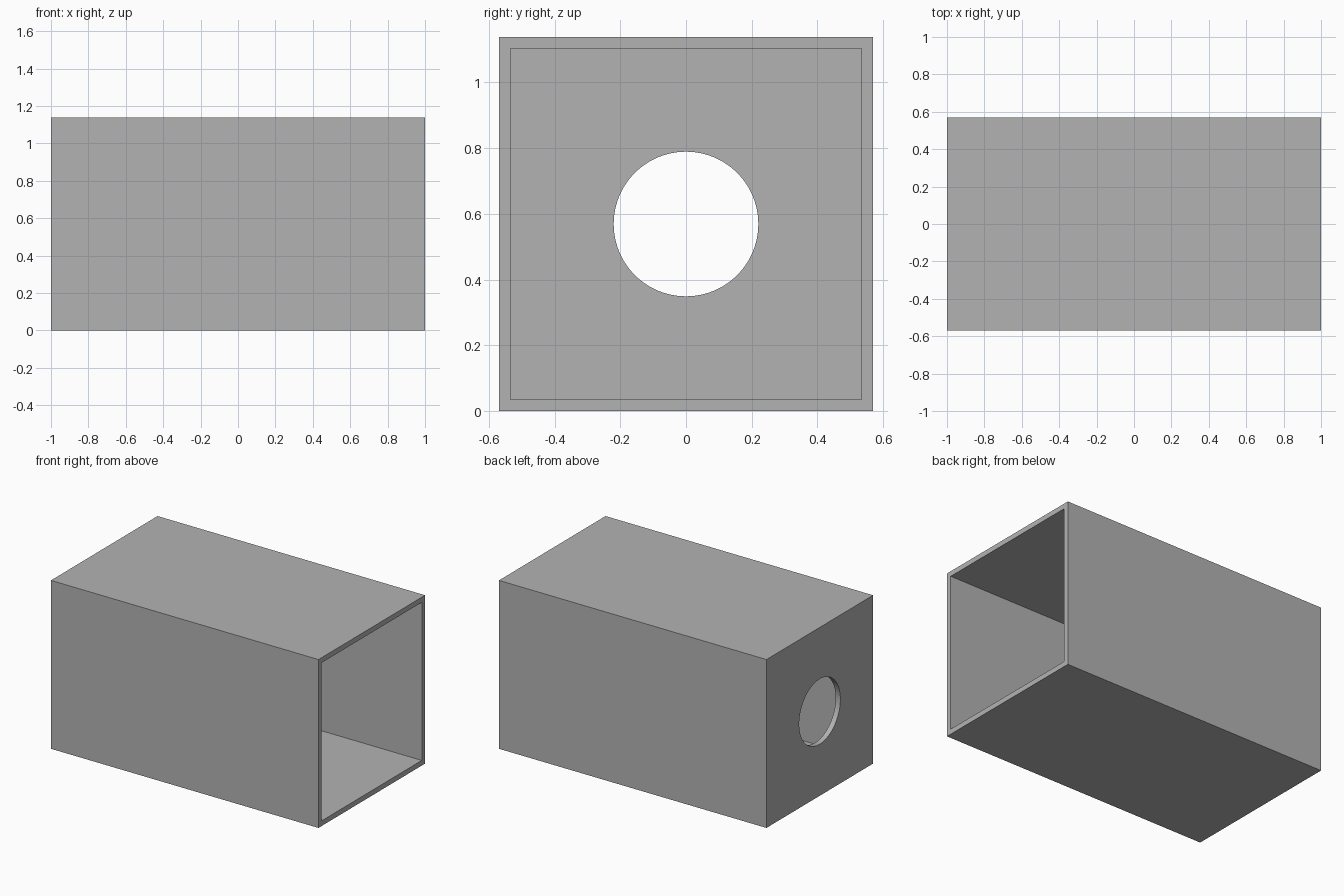
import bpy
import math

cube = bpy.data.objects.get("Cube")
if cube:
    bpy.data.objects.remove(cube, do_unlink=True)

LENGTH, SIDE, WALL, HOLE_RADIUS = 2.0, 1.138, 0.035, 0.22
MID = SIDE / 2

grey = bpy.data.materials.new("mid_grey")
grey.use_nodes = True
colour = (0.45, 0.45, 0.45, 1)
grey.diffuse_color = colour
grey.node_tree.nodes["Principled BSDF"].inputs["Base Color"].default_value = colour


def box(name, size, location):
    bpy.ops.mesh.primitive_cube_add(size=1, location=location)
    obj = bpy.context.object
    obj.name = name
    obj.scale = size
    bpy.ops.object.transform_apply(location=False, rotation=False, scale=True)
    obj.data.materials.append(grey)
    return obj


def cut(target, cutter):
    """Subtract the cutter from the target, then discard it."""
    cutter.hide_render = True
    mod = target.modifiers.new("cut", "BOOLEAN")
    mod.operation = "DIFFERENCE"
    mod.solver = "EXACT"
    mod.object = cutter
    bpy.context.view_layer.objects.active = target
    bpy.ops.object.modifier_apply(modifier=mod.name)
    bpy.data.objects.remove(cutter, do_unlink=True)


# Square sleeve
sleeve = box("square_sleeve", (LENGTH, SIDE, SIDE), (0, 0, MID))

# Hollow inside, open at the +x end and closed by a thin wall at -x
bore = SIDE - 2 * WALL
cut(sleeve, box("cavity_cutter", (LENGTH, bore, bore), (WALL, 0, MID)))

# Round hole through the end wall
bpy.ops.mesh.primitive_cylinder_add(
    vertices=96, radius=HOLE_RADIUS, depth=WALL * 6,
    location=(-LENGTH / 2, 0, MID), rotation=(0, math.pi / 2, 0))
hole = bpy.context.object
hole.name = "hole_cutter"
hole.data.materials.append(grey)
cut(sleeve, hole)

# Smooth hole rim, crisp box edges
bpy.ops.object.select_all(action="DESELECT")
sleeve.select_set(True)
bpy.context.view_layer.objects.active = sleeve
bpy.ops.object.shade_smooth_by_angle(angle=math.radians(30))
